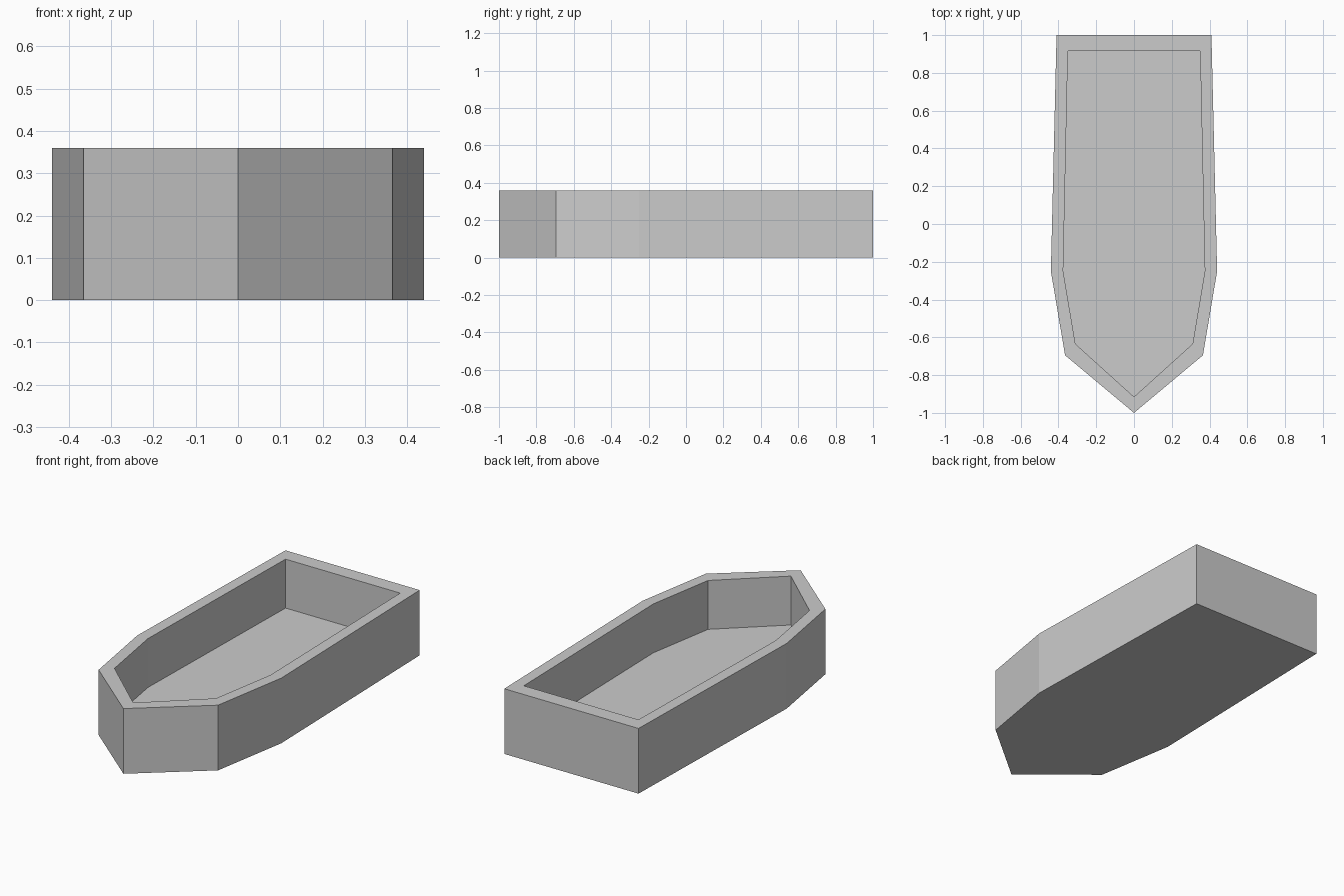
import bpy
import bmesh

cube = bpy.data.objects.get("Cube")
if cube:
    bpy.data.objects.remove(cube, do_unlink=True)

HEIGHT, FLOOR = 0.36, 0.09

grey = bpy.data.materials.new("plain grey")
grey.use_nodes = True
colour = (0.6, 0.6, 0.6, 1)
grey.diffuse_color = colour
grey.node_tree.nodes["Principled BSDF"].inputs["Base Color"].default_value = colour


def outline(half):
    """Mirror the left half (stern to bow tip) into a closed loop."""
    return half + [(-x, y) for x, y in reversed(half) if x > 0]


def ring(bm, points, z):
    return [bm.verts.new((x, y, z)) for x, y in points]


def bridge(bm, a, b):
    for i in range(len(a)):
        j = (i + 1) % len(a)
        bm.faces.new((a[i], a[j], b[j], b[i]))


# Plan outlines of the hull and its hollow
outer = outline([(0.41, 1), (0.44, -0.25), (0.365, -0.695), (0, -1)])
inner = outline([(0.35, 0.915), (0.375, -0.25), (0.31, -0.635), (0, -0.915)])

# Rings run from the underside, over the rim, down to the floor
bm = bmesh.new()
rings = [ring(bm, outer, 0), ring(bm, outer, HEIGHT),
         ring(bm, inner, HEIGHT), ring(bm, inner, FLOOR)]
for lower, upper in zip(rings, rings[1:]):
    bridge(bm, lower, upper)
bm.faces.new(rings[0])
bm.faces.new(rings[-1])
bmesh.ops.recalc_face_normals(bm, faces=bm.faces)

mesh = bpy.data.meshes.new("boat_hull")
bm.to_mesh(mesh)
bm.free()
mesh.materials.append(grey)
hull = bpy.data.objects.new("boat_hull", mesh)
bpy.context.collection.objects.link(hull)
